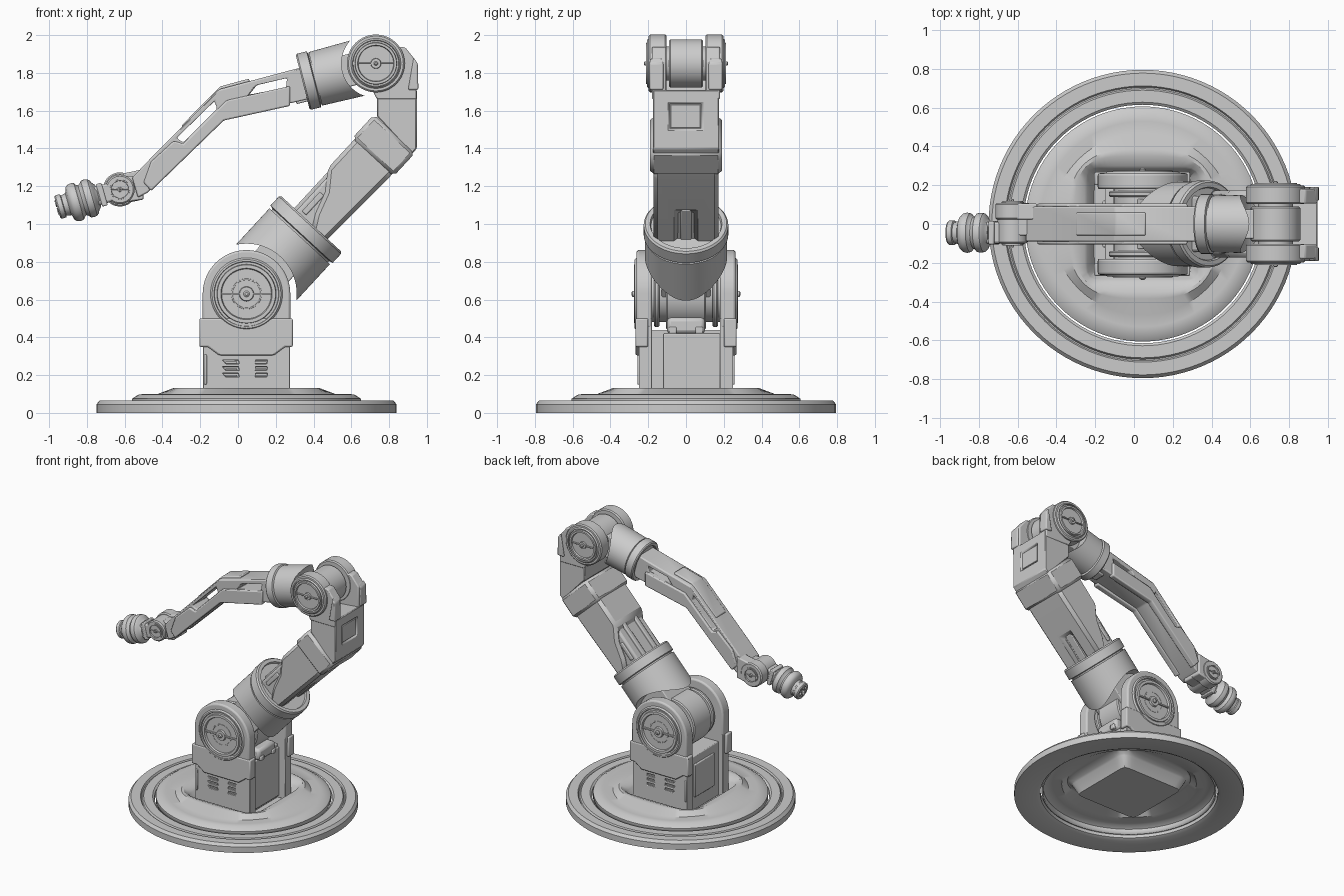
import bpy, bmesh
from math import sin, cos, pi, radians
from mathutils import Matrix

if "Cube" in bpy.data.objects:
    bpy.data.objects.remove(bpy.data.objects["Cube"])

I = Matrix.Identity(4)


def place(x, y, z, rot=0, axis='Y'):
    return Matrix.Translation((x, y, z)) @ Matrix.Rotation(radians(rot), 4, axis)


def make(name, bm, mat, bevel=0, seg=2):
    bmesh.ops.remove_doubles(bm, verts=bm.verts, dist=1e-5)
    bmesh.ops.transform(bm, matrix=mat, verts=bm.verts)
    bmesh.ops.recalc_face_normals(bm, faces=bm.faces)
    me = bpy.data.meshes.new(name)
    bm.to_mesh(me)
    bm.free()
    ob = bpy.data.objects.new(name, me)
    bpy.context.collection.objects.link(ob)
    if bevel:
        m = ob.modifiers.new("Bevel", 'BEVEL')
        m.width, m.segments, m.limit_method = bevel, seg, 'ANGLE'
    return ob


def loft(name, loops, mat=I, closed=False):
    bm = bmesh.new()
    rows = [[bm.verts.new(p) for p in l] for l in loops]
    n = len(rows[0])
    for a, b in list(zip(rows, rows[1:])) + ([(rows[-1], rows[0])] if closed else []):
        for i in range(n):
            bm.faces.new((a[i], a[(i + 1) % n], b[(i + 1) % n], b[i]))
    return make(name, bm, mat)


def lathe(name, prof, mat=I, n=64, closed=False):
    return loft(name, [[(r * cos(2 * pi * i / n), r * sin(2 * pi * i / n), z)
                        for i in range(n)] for r, z in prof], mat, closed)


def prism(name, poly, y0, y1, mat=I, bevel=0.008, seg=2):
    # extrude an x-z outline along y
    bm = bmesh.new()
    f = bm.faces.new([bm.verts.new((x, y0, z)) for x, z in poly])
    g = bmesh.ops.extrude_face_region(bm, geom=[f])['geom']
    bmesh.ops.translate(bm, vec=(0, y1 - y0, 0), verts=[v for v in g if isinstance(v, bmesh.types.BMVert)])
    return make(name, bm, mat, bevel, seg)


def box(name, x0, x1, y0, y1, z0, z1, mat=I, bevel=0.006):
    return prism(name, [(x0, z0), (x1, z0), (x1, z1), (x0, z1)], y0, y1, mat, bevel)


def cut(ob, cutter):
    m = ob.modifiers.new("Cut", 'BOOLEAN')
    m.object, m.operation, m.solver = cutter, 'DIFFERENCE', 'EXACT'
    bpy.context.view_layer.objects.active = ob
    bpy.ops.object.modifier_apply(modifier="Cut")
    bpy.data.objects.remove(cutter)


def rod(name, x, z, r, y0, y1):
    h = y1 - y0
    c = min(0.008, h / 4)
    return lathe(name, [(0, 0), (r - c, 0), (r, c), (r, h - c), (r - c, h), (0, h)], place(x, y0, z, -90, 'X'))


def joint_cap(name, x, z, r, y, d, side):
    # round pivot cover with recessed face, cross bar and bolt
    m = place(x, side * y, z, 90 * -side, 'X')
    lathe(name, [(0, -d), (r, -d), (r, -.02), (r - .018, 0), (.86 * r, 0), (.84 * r, -.014), (.79 * r, -.014),
                 (.77 * r, .004), (.68 * r, .004), (.65 * r, -.014), (.42 * r, -.014), (.4 * r, -.009),
                 (.37 * r, -.009), (.35 * r, -.014), (.2 * r, -.014), (.18 * r, .003), (0, .003)], m)
    for s in (-1, 1):
        box(name + "_bar", *sorted((s * .17 * r, s * .67 * r)), -.03 * r, .03 * r, -.03, 0, m, 0.002)
    lathe(name + "_bolt", [(0, 0), (.08 * r, 0), (.08 * r, .01), (.04 * r, .016), (0, .016)], m, 16)


# base: outer ring
C = place(.045, 0, 0)
lathe("base_outer_ring", [(.615, .012), (.64, 0), (.795, 0), (.795, .045), (.778, .065), (.712, .065),
                          (.705, .052), (.698, .052), (.69, .065), (.628, .065), (.615, .055)], C, 96, True)


# base: inner plate blending from circle to square recess
def sq(r, p, z, n=96):
    out = []
    for i in range(n):
        c, s = cos(2 * pi * i / n), sin(2 * pi * i / n)
        k = r / (abs(c) ** p + abs(s) ** p) ** (1 / p)
        out.append((k * c, k * s, z))
    return out


plate = loft("base_inner_plate", [sq(.606, 2, .03), sq(.606, 2, .075), sq(.57, 2, .098), sq(.53, 2, .1), sq(.47, 2, .1),
                                  sq(.385, 3, .132), sq(.35, 4, .132), sq(.30, 8, .112), sq(.285, 14, .1),
                                  sq(.25, 20, .03), sq(0, 2, .03)], C)
sol = plate.modifiers.new("Thickness", 'SOLIDIFY')
sol.thickness, sol.offset = .012, -1

# shoulder stand: two mirrored posts with clamps, yokes, caps and vents
SX, SZ = .045, .63
box("stand_core", -.15, .21, -.185, .185, .03, .44)
box("stand_door", -.162, -.14, -.12, .12, .13, .38)
box("stand_front_panel", .2, .225, -.12, .18, .05, .42)
box("stand_stop_block", .1, .25, -.1, .1, .42, .505, bevel=.02)
for x in (.19, .235):
    for y in (-.07, .07):
        box("stand_stop_lug", x, x + .025, y - .02, y + .02, .42, .455)
for s in (-1, 1):
    post = box("stand_post", -.185, .275, *sorted((s * .18, s * .25)), .03, .5)
    for x in (-.035, .12):
        for i in range(3):
            z = .27 - .035 * i
            sk = .01 if x > 0 else -.01
            cut(post, prism("cutter", [(x - .037 + sk, z + .01), (x + .037, z + .01), (x + .037 - sk * .5, z - .01),
                                       (x - .03, z - .01)], s * .235, s * .3, bevel=0))
    for x in (-.035, .12):
        for i in range(3):
            box("vent_louvre", x - .03, x + .03, *sorted((s * .23, s * .246)), .262 - .035 * i, .271 - .035 * i, bevel=0)
    prism("stand_clamp", [(-.205, .5), (-.205, .35), (-.16, .35), (-.1, .305), (.19, .305), (.25, .35),
                          (.29, .35), (.29, .5)], s * .2, s * .268)
    arc = [(SX + .232 * cos(pi * i / 32), SZ + .232 * sin(pi * i / 32)) for i in range(33)]
    prism("stand_yoke", arc + [(SX - .232, .45), (SX + .232, .45)], s * .18, s * .262, seg=3, bevel=.012)
    joint_cap("shoulder_cap", SX, SZ, .2, .272, .05, s)
    box("post_rail", -.18, -.165, *sorted((s * .24, s * .258)), .15, .31)

# shoulder hub and lower arm sleeve
L = place(SX, 0, SZ, 42.7)
rod("shoulder_hub", SX, SZ, .15, -.19, .19)
rod("shoulder_hub_drum", SX, SZ, .19, -.105, .105)
for s in (-1, 1):
    rod("shoulder_hub_ring", SX, SZ, .175, s * .155 - .015, s * .155 + .015)
box("shoulder_neck", -.12, .12, -.13, .13, 0, .35, L)
sleeve = lathe("lower_sleeve", [(0, -.05), (.218, -.05), (.218, .415), (0, .415)], L, 96)
cut(sleeve, rod("cutter", SX, SZ, .266, -.4, .4))
lathe("lower_collar", [(0, .4), (.2, .4), (.205, .425), (.224, .43), (.224, .495), (.215, .505), (.19, .505),
                       (.185, .49), (0, .49)], L, 96)

# lower arm
box("lower_arm_core", -.105, .1, -.145, .145, .4, .9, L, .015)
arm = prism("lower_arm", [(-.135, .78), (-.06, .68), (-.02, .56), (.03, .47), (.118, .47), (.137, .95), (.137, 1.02),
                          (-.135, 1.02)], -.172, .172, L, .022, 1)
cut(arm, box("cutter", .07, .2, -.042, .042, .4, .7, L, 0))
box("lower_arm_strut", .05, .105, -.03, .03, .45, .7, L)
for s in (-1, 1):
    box("lower_arm_rail", -.122, -.09, *sorted((s * .05, s * .085)), .48, .8, L)
    box("lower_arm_side_bar", -.08, -.05, *sorted((s * .14, s * .155)), .52, .66, L)
prism("lower_arm_band", [(-.148, .985), (.15, .985), (.15, 1.155), (-.148, 1.155)], -.19, .19, L, .02, 1)

# elbow bracket
EX, EZ = .73, 1.85
block = prism("elbow_block", [(.735, 1.57), (.92, 1.37), (.947, 1.4), (.947, 1.71), (.735, 1.69)],
              -.175, .175, bevel=.018, seg=1)
cut(block, box("cutter", .935, 1, -.09, .085, 1.5, 1.64, bevel=0))
box("elbow_panel", .92, .942, -.082, .077, 1.508, 1.632, bevel=.003)
for s in (-1, 1):
    prism("elbow_cheek", [(.735, 1.66), (.945, 1.66), (.945, 1.86), (.885, 1.935), (.75, 1.95), (.68, 1.85), (.69, 1.75)],
          s * .105, s * .18)
    prism("elbow_clip", [(.90, 1.71), (.955, 1.71), (.952, 1.85), (.93, 1.88)], s * .12, s * .192)
    rod("elbow_disc", EX, EZ, .153, s * .15 - .048, s * .15 + .048)
    joint_cap("elbow_cap", EX, EZ, .142, .207, .05, s)

# elbow hub and forearm sleeve
U = place(EX, 0, EZ, -104.3)
rod("elbow_hub", EX, EZ, .128, -.09, .09)
rod("elbow_axle", EX, EZ, .09, -.11, .11)
box("elbow_neck", -.085, .085, -.075, .075, 0, .3, U)
sleeve = lathe("forearm_sleeve", [(0, 0), (.153, 0), (.146, .33), (0, .33)], U, 96)
cut(sleeve, rod("cutter", EX, EZ, .182, -.4, .4))
lathe("forearm_collar", [(0, .32), (.138, .32), (.14, .335), (.153, .34), (.153, .392), (.146, .4), (.125, .4),
                         (.12, .385), (0, .385)], U, 96)

# forearm with two through slots and raised side panels
fore = prism("forearm", [(.38, 1.84), (.27, 1.812), (-.10, 1.713), (-.47, 1.34), (-.56, 1.245), (-.53, 1.14), (-.48, 1.165),
                         (-.075, 1.56), (.39, 1.665)], -.09, .09, bevel=.008)
cut(fore, prism("cutter", [(-.325, 1.455), (-.125, 1.65), (-.11, 1.61), (-.29, 1.432)], -.3, .3, bevel=0))
cut(fore, prism("cutter", [(.1, 1.735), (.26, 1.773), (.254, 1.722), (.06, 1.685)], -.3, .3, bevel=0))
for s in (-1, 1):
    prism("forearm_side_panel", [(.275, 1.73), (.06, 1.682), (-.06, 1.655), (-.11, 1.605), (-.29, 1.425), (-.34, 1.44),
                                 (-.46, 1.33), (-.5, 1.22), (-.46, 1.175), (-.075, 1.548), (.275, 1.625)],
          s * .06, s * .106)
box("forearm_latch", -.105, -.075, -.045, .045, .39, .46, U)
prism("forearm_top_plate", [(.06, 1.77), (-.095, 1.728), (-.3, 1.52), (-.29, 1.5), (-.08, 1.70), (.06, 1.74)], -.06, .06)

# wrist joint
WX, WZ = -.625, 1.183
prism("wrist_fork", [(-.5, 1.29), (-.62, 1.265), (-.67, 1.24), (-.67, 1.13), (-.62, 1.105), (-.5, 1.13)], .022, .105)
rod("wrist_fork_disc", WX, WZ, .09, .022, .108)
prism("wrist_link", [(-.5, 1.25), (-.6, 1.255), (-.6, 1.115), (-.5, 1.13)], -.06, .03)
rod("wrist_hub", WX, WZ, .078, -.1, .03)
joint_cap("wrist_cap", WX, WZ, .068, .106, .03, -1)
joint_cap("wrist_cap_back", WX, WZ, .068, .114, .03, 1)

# tool head along the wrist direction
T = place(WX, -.045, WZ, -106)
box("wrist_neck", -.05, .05, -.055, .055, 0, .15, T, .012)
box("wrist_neck_flange", -.062, .062, -.06, .06, .085, .115, T)
lathe("tool_head", [(0, .12), (.06, .12), (.075, .135), (.088, .14), (.1, .153), (.103, .172), (.1, .188), (.088, .198),
                    (.082, .208), (.088, .218), (.1, .226), (.104, .245), (.1, .262), (.088, .275), (.07, .28),
                    (.06, .285), (.058, .3), (0, .3)], T, 48)
lathe("tool_tip", [(.035, .28), (.056, .28), (.056, .31), (.064, .314), (.064, .338), (.058, .345), (.04, .345),
                   (.036, .325), (0, .325)], T, 32)
for i in range(6):
    R = T @ Matrix.Rotation(i * pi / 3, 4, 'Z')
    box("tool_pin", .018, .04, -.007, .007, .3, .35, R, .002)

# smooth shading with sharp edges kept
bpy.ops.object.select_all(action='DESELECT')
for ob in bpy.context.collection.objects:
    ob.select_set(True)
    bpy.context.view_layer.objects.active = ob
bpy.ops.object.shade_smooth_by_angle(angle=radians(32))
